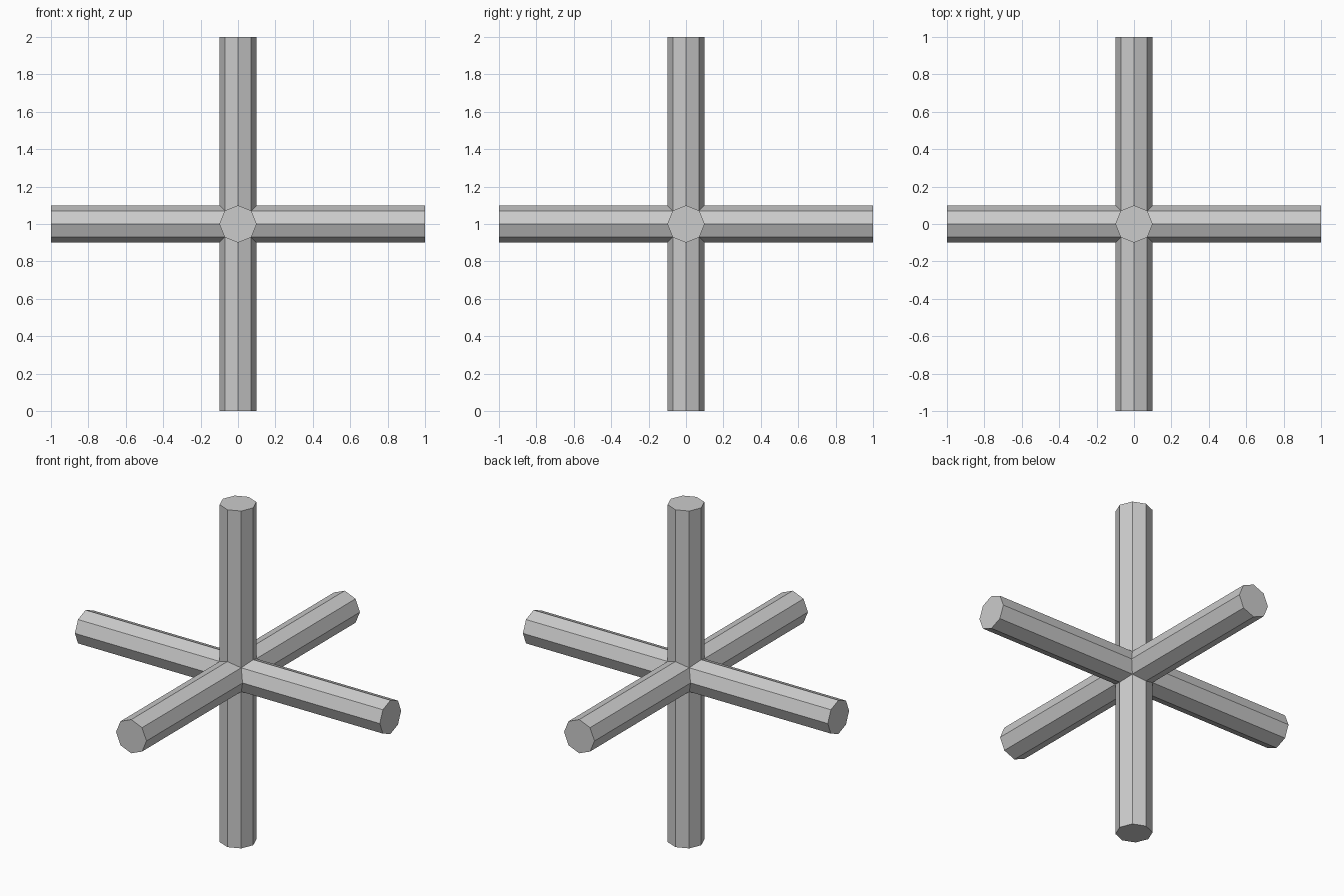
import bpy
from math import pi

if "Cube" in bpy.data.objects:
    bpy.data.objects.remove(bpy.data.objects["Cube"])

RADIUS, LENGTH, CENTRE = 0.1, 2.0, (0, 0, 1)


def bar(name, rotation):
    """Octagonal bar through the centre, corners lying on the main axes."""
    bpy.ops.mesh.primitive_cylinder_add(
        vertices=8, radius=RADIUS, depth=LENGTH, location=CENTRE, rotation=rotation)
    obj = bpy.context.object
    obj.name = obj.data.name = name
    bpy.ops.object.transform_apply(location=True, rotation=True, scale=True)
    return obj


# Three perpendicular bars
cross = bar("six_armed_cross", (0, 0, 0))
others = [bar("side_bar", (0, pi / 2, 0)), bar("depth_bar", (pi / 2, 0, 0))]

# Merge them into one solid with clean mitred joints
bpy.context.view_layer.objects.active = cross
for other in others:
    mod = cross.modifiers.new("union", 'BOOLEAN')
    mod.operation = 'UNION'
    mod.solver = 'EXACT'
    mod.object = other
    bpy.ops.object.modifier_apply(modifier=mod.name)
    bpy.data.objects.remove(other, do_unlink=True)
